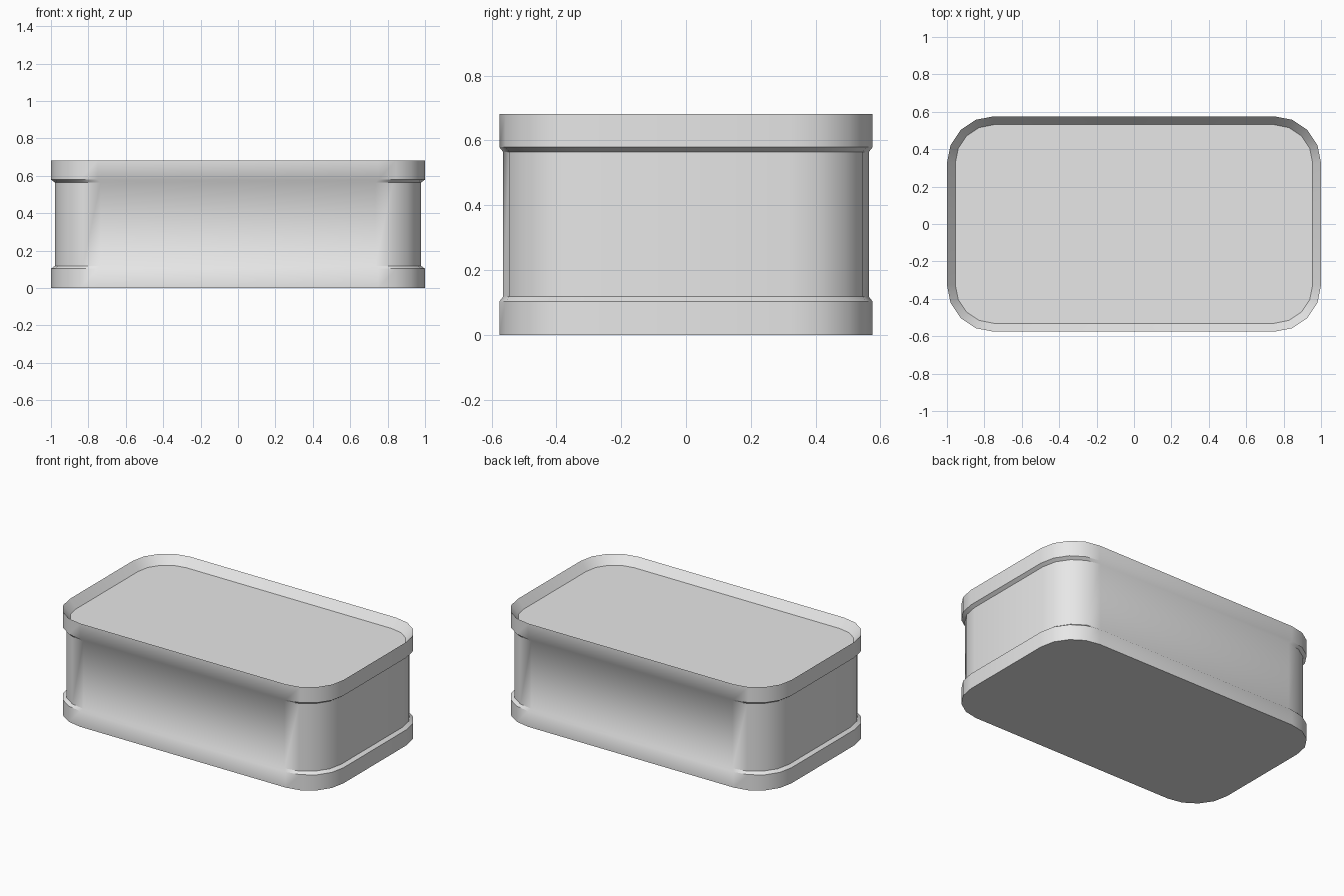
import bpy
import bmesh
import math

HALF_X, HALF_Y, RADIUS, STEPS = 1.0, 0.576, 0.25, 4
HEIGHT, LIP, PANEL_DROP = 0.682, 0.045, 0.055
WAIST = 0.979  # body outline relative to the rims

cube = bpy.data.objects.get("Cube")
if cube:
    bpy.data.objects.remove(cube, do_unlink=True)

metal = bpy.data.materials.new("plain grey")
metal.use_nodes = True
grey = (0.8, 0.8, 0.8, 1)
metal.diffuse_color = grey
metal.node_tree.nodes["Principled BSDF"].inputs["Base Color"].default_value = grey


def ring(bm, z, scale=1.0, inset=0.0):
    """Rounded rectangle of vertices at height z."""
    cx, cy, r = HALF_X - RADIUS, HALF_Y - RADIUS, RADIUS - inset
    verts = []
    for i, (sx, sy) in enumerate(((1, 1), (-1, 1), (-1, -1), (1, -1))):
        for k in range(STEPS + 1):
            a = math.pi / 2 * (i + k / STEPS)
            x = sx * cx + r * math.cos(a)
            y = sy * cy + r * math.sin(a)
            verts.append(bm.verts.new((x * scale, y * scale, z)))
    return verts


bm = bmesh.new()
rings = [
    ring(bm, 0),                                   # base rim
    ring(bm, 0.103),
    ring(bm, 0.118, WAIST),                        # body
    ring(bm, 0.564, WAIST),
    ring(bm, 0.579),                               # top rim
    ring(bm, HEIGHT),
    ring(bm, HEIGHT - PANEL_DROP, inset=LIP),      # sunken top panel
]
for low, high in zip(rings, rings[1:]):
    n = len(low)
    for i in range(n):
        j = (i + 1) % n
        bm.faces.new((low[i], low[j], high[j], high[i]))
bm.faces.new(reversed(rings[0]))
bm.faces.new(rings[-1])

mesh = bpy.data.meshes.new("tin_box")
bm.to_mesh(mesh)
bm.free()
mesh.materials.append(metal)
tin = bpy.data.objects.new("tin_box", mesh)
bpy.context.collection.objects.link(tin)

# Smooth sides, with crisp ledges at the ends and corners
bpy.ops.object.select_all(action="DESELECT")
tin.select_set(True)
bpy.context.view_layer.objects.active = tin
bpy.ops.object.shade_smooth_by_angle(angle=math.radians(42))
